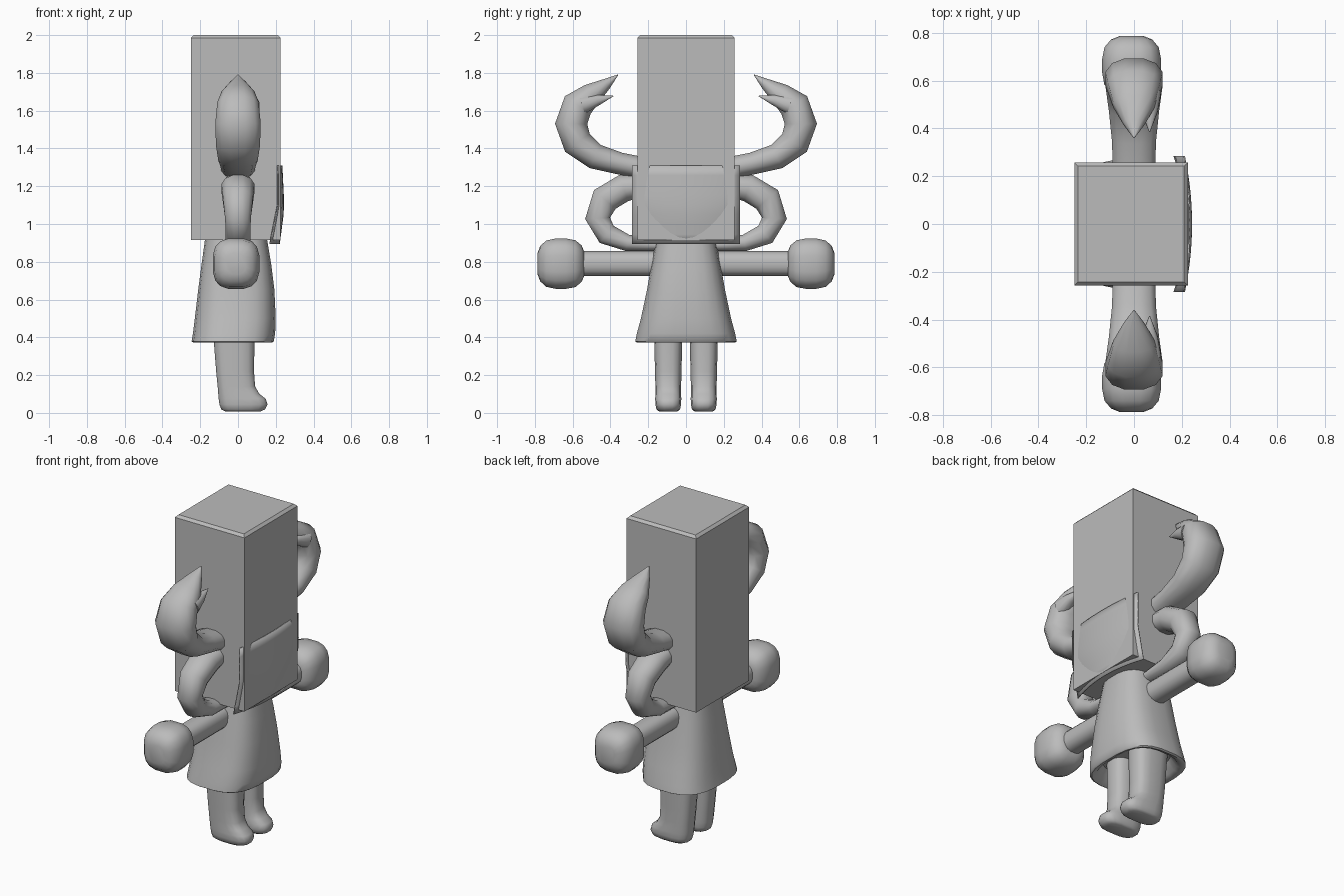
import bpy, bmesh, math
from mathutils import Vector

if "Cube" in bpy.data.objects:
    bpy.data.objects.remove(bpy.data.objects["Cube"])

grey = bpy.data.materials.new("plain grey")
grey.diffuse_color = (0.5, 0.5, 0.5, 1)
grey.use_nodes = True
grey.node_tree.nodes["Principled BSDF"].inputs["Base Color"].default_value = grey.diffuse_color


def finish(name, bm, angle=50, mirror=False):
    bmesh.ops.recalc_face_normals(bm, faces=bm.faces)
    me = bpy.data.meshes.new(name)
    bm.to_mesh(me)
    bm.free()
    me.materials.append(grey)
    ob = bpy.data.objects.new(name, me)
    bpy.context.collection.objects.link(ob)
    bpy.ops.object.select_all(action='DESELECT')
    ob.select_set(True)
    bpy.context.view_layer.objects.active = ob
    bpy.ops.object.shade_smooth_by_angle(angle=math.radians(angle))
    if mirror:
        m = ob.modifiers.new("mirror", 'MIRROR')
        m.use_axis = (False, True, False)
    return ob


def loft(rings):
    """Skin a list of point rings and cap both ends."""
    bm = bmesh.new()
    rows = [[bm.verts.new(p) for p in ring] for ring in rings]
    n = len(rows[0])
    for a, b in zip(rows, rows[1:]):
        for i in range(n):
            j = (i + 1) % n
            bm.faces.new((a[i], a[j], b[j], b[i]))
    bm.faces.new(rows[0])
    bm.faces.new(rows[-1])
    return bm


def section(centre, u, v, ru, rv, power=2.0, n=16):
    """Superellipse ring spanned by the directions u and v."""
    pts = []
    for i in range(n):
        a = 2 * math.pi * (i + 0.5) / n
        c, s = math.cos(a), math.sin(a)
        pts.append(centre + u * ru * math.copysign(abs(c) ** (2 / power), c)
                   + v * rv * math.copysign(abs(s) ** (2 / power), s))
    return pts


X, Y, Z = Vector((1, 0, 0)), Vector((0, 1, 0)), Vector((0, 0, 1))


def horn(name, path, x=0.0):
    """Sweep along (y, z, half thickness, half width in x)."""
    pts = [Vector((x, p[0], p[1])) for p in path]
    rings = []
    for i, p in enumerate(path):
        t = (pts[min(i + 1, len(pts) - 1)] - pts[max(i - 1, 0)]).normalized()
        rings.append(section(pts[i], X, t.cross(X), p[3], p[2], 2.3, 12))
    return finish(name, loft(rings), mirror=True)


# tall box head with a small bevel around its top
bm = bmesh.new()
bmesh.ops.create_cube(bm, size=1)
for v in bm.verts:
    v.co = Vector((-0.0125 + v.co.x * 0.475, v.co.y * 0.516, 1.4575 + v.co.z * 1.085))
top = [e for e in bm.edges if all(v.co.z > 1.9 for v in e.verts)]
bmesh.ops.bevel(bm, geom=top, offset=0.015, segments=1, affect='EDGES')
finish("box_head", bm, angle=20)

# curved face plate, partly sunk in the box front
bm = bmesh.new()
bmesh.ops.create_grid(bm, x_segments=14, y_segments=8, size=0.5)
for v in bm.verts:
    t, h = v.co.x * 2, v.co.y + 0.5
    mid = 0.243 - 0.022 * max(0, 1 - h / 0.4) - 0.008 * max(0, (h - 0.6) / 0.4)
    edge = 0.213 - 0.042 * max(0, 1 - h / 0.5)
    v.co = Vector((edge + (mid - edge) * (1 - t * t), t * 0.285, 0.893 + h * 0.417))
finish("face_plate", bm).modifiers.new("thin", 'SOLIDIFY').thickness = 0.006

# dress: (z, back x, front x, half width); the hem turns under to a recess
dress = [(0.44, -0.17, 0.13, 0.19), (0.385, -0.2, 0.155, 0.23),
         (0.372, -0.235, 0.182, 0.26), (0.378, -0.247, 0.19, 0.27),
         (0.42, -0.24, 0.198, 0.262), (0.5, -0.23, 0.201, 0.24),
         (0.65, -0.212, 0.194, 0.208), (0.78, -0.195, 0.178, 0.185),
         (0.9, -0.178, 0.158, 0.162), (0.98, -0.17, 0.145, 0.15)]
finish("dress", loft([section(Vector(((a + b) / 2, 0, z)), X, Y, (b - a) / 2, w, 2.9, 24)
                      for z, a, b, w in dress]))

# legs with forward-pointing feet: (z, heel x, toe x, half width)
leg = [(0.008, -0.07, 0.12, 0.05), (0.018, -0.09, 0.145, 0.063), (0.045, -0.1, 0.158, 0.069),
       (0.075, -0.104, 0.148, 0.07), (0.1, -0.106, 0.115, 0.069), (0.14, -0.109, 0.092, 0.069),
       (0.22, -0.117, 0.086, 0.071), (0.45, -0.135, 0.09, 0.077)]
finish("leg", loft([section(Vector(((a + b) / 2, 0.094, z)), X, Y, (b - a) / 2, w, 3.0)
                    for z, a, b, w in leg]), mirror=True)

# straight arms
finish("arm", loft([section(Vector((-0.01, y, 0.79)), X, Z, 0.066, 0.067, 2.4)
                    for y in (0.08, 0.3, 0.6)]), mirror=True)

# rounded block hands: (y, size factor)
hand = [(0.54, 0.5), (0.552, 0.72), (0.585, 0.93), (0.635, 1), (0.69, 1),
        (0.74, 0.92), (0.772, 0.7), (0.786, 0.42)]
finish("hand", loft([section(Vector((-0.01, y, 0.79)), X, Z, 0.125 * s, 0.135 * s, 2.9)
                     for y, s in hand]), angle=70, mirror=True)

# large upper horn with its side prong
horn("upper_horn", [(0.2, 1.29, 0.06, 0.09), (0.35, 1.32, 0.06, 0.095),
                    (0.48, 1.357, 0.07, 0.108), (0.575, 1.43, 0.083, 0.12),
                    (0.608, 1.53, 0.088, 0.124), (0.573, 1.63, 0.085, 0.113),
                    (0.5, 1.687, 0.062, 0.09), (0.42, 1.743, 0.03, 0.045),
                    (0.36, 1.79, 0.002, 0.002)])
horn("horn_prong", [(0.55, 1.63, 0.05, 0.05), (0.47, 1.655, 0.03, 0.035),
                    (0.385, 1.678, 0.002, 0.002)], x=0.065)

# smaller lower horn curling under the box
horn("lower_horn", [(0.2, 1.21, 0.055, 0.08), (0.33, 1.19, 0.075, 0.09),
                    (0.43, 1.13, 0.078, 0.082), (0.468, 1.03, 0.068, 0.07),
                    (0.42, 0.945, 0.06, 0.068), (0.31, 0.9, 0.045, 0.068),
                    (0.18, 0.89, 0.035, 0.065), (0.1, 0.89, 0.03, 0.06)])
